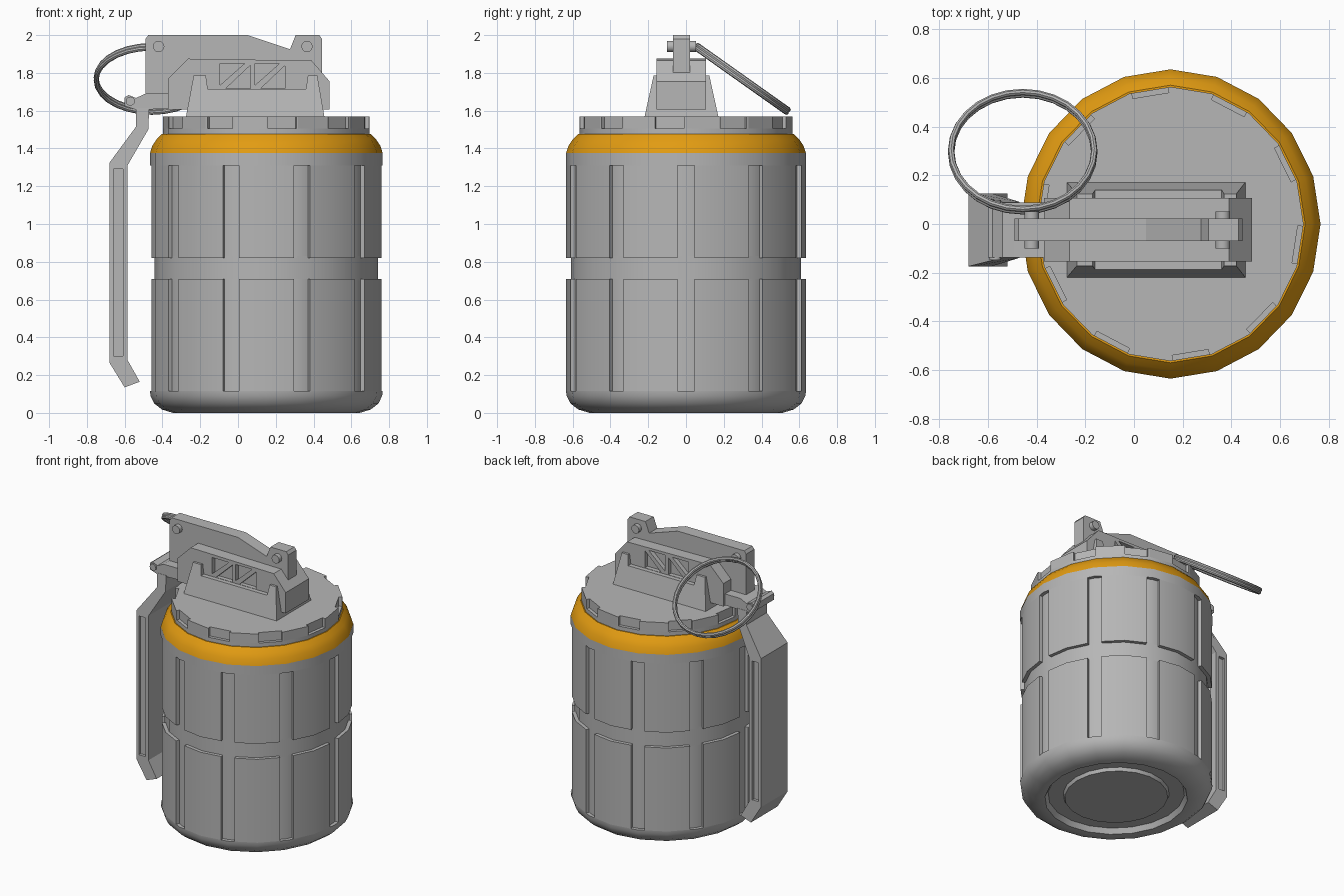
import bpy, bmesh
from math import sin, cos, radians, pi
from mathutils import Vector

if "Cube" in bpy.data.objects:
    bpy.data.objects.remove(bpy.data.objects["Cube"])

CX, CY, SIDES = 0.15, -0.024, 20


def material(name, rgb):
    m = bpy.data.materials.new(name)
    m.use_nodes = True
    m.diffuse_color = (*rgb, 1)
    m.node_tree.nodes["Principled BSDF"].inputs["Base Color"].default_value = (*rgb, 1)
    return m


STEEL = material("grey steel", (0.47, 0.47, 0.47))
ORANGE = material("orange band", (0.76, 0.33, 0.006))


def finish(obj, mat, smooth=False):
    obj.data.materials.append(mat)
    if smooth:
        bpy.ops.object.select_all(action='DESELECT')
        obj.select_set(True)
        bpy.context.view_layer.objects.active = obj
        bpy.ops.object.shade_smooth_by_angle(angle=radians(35))
    return obj


def loft(name, outlines, mat=STEEL, smooth=False):
    """Skin a row of equal-length outlines and cap both ends."""
    bm = bmesh.new()
    rows = [[bm.verts.new(p) for p in o] for o in outlines]
    n = len(rows[0])
    for a, b in zip(rows, rows[1:]):
        for i in range(n):
            j = (i + 1) % n
            bm.faces.new((a[i], a[j], b[j], b[i]))
    bm.faces.new(rows[0])
    bm.faces.new(rows[-1])
    bmesh.ops.recalc_face_normals(bm, faces=bm.faces)
    me = bpy.data.meshes.new(name)
    bm.to_mesh(me)
    bm.free()
    obj = bpy.data.objects.new(name, me)
    bpy.context.collection.objects.link(obj)
    return finish(obj, mat, smooth)


def slab(name, profile, half, mat=STEEL):
    """Extrude an xz profile across y; half is a width or a function of z."""
    h = half if callable(half) else lambda z: half
    return loft(name, [[(x, CY + s * h(z), z) for x, z in profile] for s in (-1, 1)], mat)


def cut(target, cutters):
    for c in cutters:
        c.hide_render = True
        mod = target.modifiers.new("cut", 'BOOLEAN')
        mod.operation, mod.solver, mod.object = 'DIFFERENCE', 'EXACT', c
        bpy.context.view_layer.objects.active = target
        bpy.ops.object.modifier_apply(modifier=mod.name)
        bpy.data.objects.remove(c)


def polar(r, deg, z):
    return Vector((CX + 0.97 * r * cos(radians(deg)), r * sin(radians(deg)), z))


def ring(r, z):
    return [polar(r, i * 360 / SIDES, z) for i in range(SIDES)]


def lathe(name, profile, mat=STEEL):
    return loft(name, [ring(r, z) for r, z in profile], mat, True)


def grooved(z, r=0.635, floor=0.61, w=4.2):
    """Body outline with a shallow groove at every second corner."""
    pts = []
    edge = cos(radians(9)) / cos(radians(9 - w))
    for k in range(10):
        a = 36 * k
        pts += [polar(r * edge, a - w, z), polar(floor * edge, a - w, z), polar(floor, a, z),
                polar(floor * edge, a + w, z), polar(r * edge, a + w, z), polar(r, a + 18, z)]
    return pts


def notched(z, r=0.563, depth=0.022):
    """Rim outline with a notch in every second flat."""
    c = ring(r, z)
    pts = []
    for k in range(SIDES):
        pts.append(c[k])
        if k % 2:
            a, b = c[k], c[(k + 1) % SIDES]
            inward = (Vector((CX, 0, z)) - (a + b) / 2).normalized() * depth
            p, q = a.lerp(b, 0.06), a.lerp(b, 0.94)
            pts += [p, p + inward, q + inward, q]
    return pts


def pin(name, x, z, r, half):
    bpy.ops.mesh.primitive_cylinder_add(vertices=12, radius=r, depth=2 * half,
                                        location=(x, CY, z), rotation=(pi / 2, 0, 0))
    obj = bpy.context.object
    obj.name = name
    return finish(obj, STEEL, True)


# Canister body
lathe("body_bottom", [(0.34, 0.012), (0.35, 0.035), (0.45, 0.035), (0.47, 0), (0.51, 0),
                      (0.57, 0.018), (0.612, 0.05), (0.632, 0.09), (0.635, 0.115)])
loft("lower_panels", [grooved(0.115), grooved(0.71)], smooth=True)
lathe("waist_band", [(0.61, 0.7), (0.61, 0.83)])
loft("upper_panels", [grooved(0.82), grooved(1.31)], smooth=True)
lathe("body_shoulder", [(0.635, 1.31), (0.635, 1.375)])
lathe("orange_band", [(0.635, 1.375), (0.622, 1.415), (0.6, 1.447), (0.57, 1.477)], ORANGE)

# Notched cap
lathe("cap_base", [(0.563, 1.475), (0.563, 1.505)])
loft("cap_rim", [notched(1.505), notched(1.57)])

# Tapered bracket with raised ends
slab("bracket", [(-0.275, 1.57), (-0.235, 1.785), (-0.17, 1.785), (-0.16, 1.715),
                 (0.36, 1.715), (0.37, 1.785), (0.42, 1.785), (0.457, 1.57)],
     lambda z: 0.195 - 0.22 * (z - 1.57))

# Housing with triangular recesses on both sides
housing = slab("housing", [(-0.37, 1.607), (-0.37, 1.77), (-0.265, 1.875), (0.39, 1.865),
                           (0.485, 1.755), (0.485, 1.607)], 0.131)
cutters = []
for x in (-0.095, 0.09):
    for tri in ([(x, 1.85), (x + 0.13, 1.85), (x, 1.735)],
                [(x + 0.16, 1.84), (x + 0.16, 1.717), (x + 0.03, 1.717)]):
        for s in (-1, 1):
            cutters.append(loft("window_cutter", [[(px, CY + s * d, pz) for px, pz in tri]
                                                  for d in (0.1, 0.2)]))
cut(housing, cutters)

# Striker arm and its pins
slab("striker_arm", [(-0.49, 1.69), (-0.49, 1.98), (-0.475, 2.0), (0.05, 2.0), (0.275, 1.925),
                     (0.305, 2.0), (0.43, 2.0), (0.445, 1.98), (0.445, 1.8), (0.4, 1.69)], 0.046)
pin("left_arm_pin", 0.365, 1.94, 0.03, 0.076)
pin("right_arm_pin", -0.42, 1.94, 0.03, 0.076)

# Hinge and safety handle
slab("hinge_plate", [(-0.6, 1.625), (-0.6, 1.67), (-0.58, 1.683), (-0.54, 1.667), (-0.49, 1.69),
                     (-0.36, 1.69), (-0.36, 1.61), (-0.54, 1.605)], 0.113)
pin("hinge_pin", -0.57, 1.65, 0.024, 0.123)
handle = slab("handle", [(-0.54, 1.615), (-0.54, 1.515), (-0.68, 1.325), (-0.68, 0.265),
                         (-0.6, 0.135), (-0.52, 0.165), (-0.585, 0.28), (-0.585, 1.31),
                         (-0.475, 1.5), (-0.47, 1.615)],
              lambda z: 0.15 if z < 1.4 else 0.115)
slot = [(-0.66, 0.3), (-0.61, 0.3), (-0.61, 1.29), (-0.66, 1.29)]
cut(handle, [loft("slot_cutter", [[(x, CY + s * d, z) for x, z in slot] for d in (0.13, 0.2)])
             for s in (-1, 1)])

# Double-wound pull ring, hanging off the back
tilt = radians(-35.3)
for name, off in (("pull_ring_upper", 0.009), ("pull_ring_lower", -0.009)):
    bpy.ops.mesh.primitive_torus_add(
        major_segments=28, minor_segments=8, major_radius=0.294, minor_radius=0.013,
        location=(-0.457, 0.297 - sin(tilt) * off, 1.768 + cos(tilt) * off), rotation=(tilt, 0, 0))
    bpy.context.object.name = name
    finish(bpy.context.object, STEEL, True)
